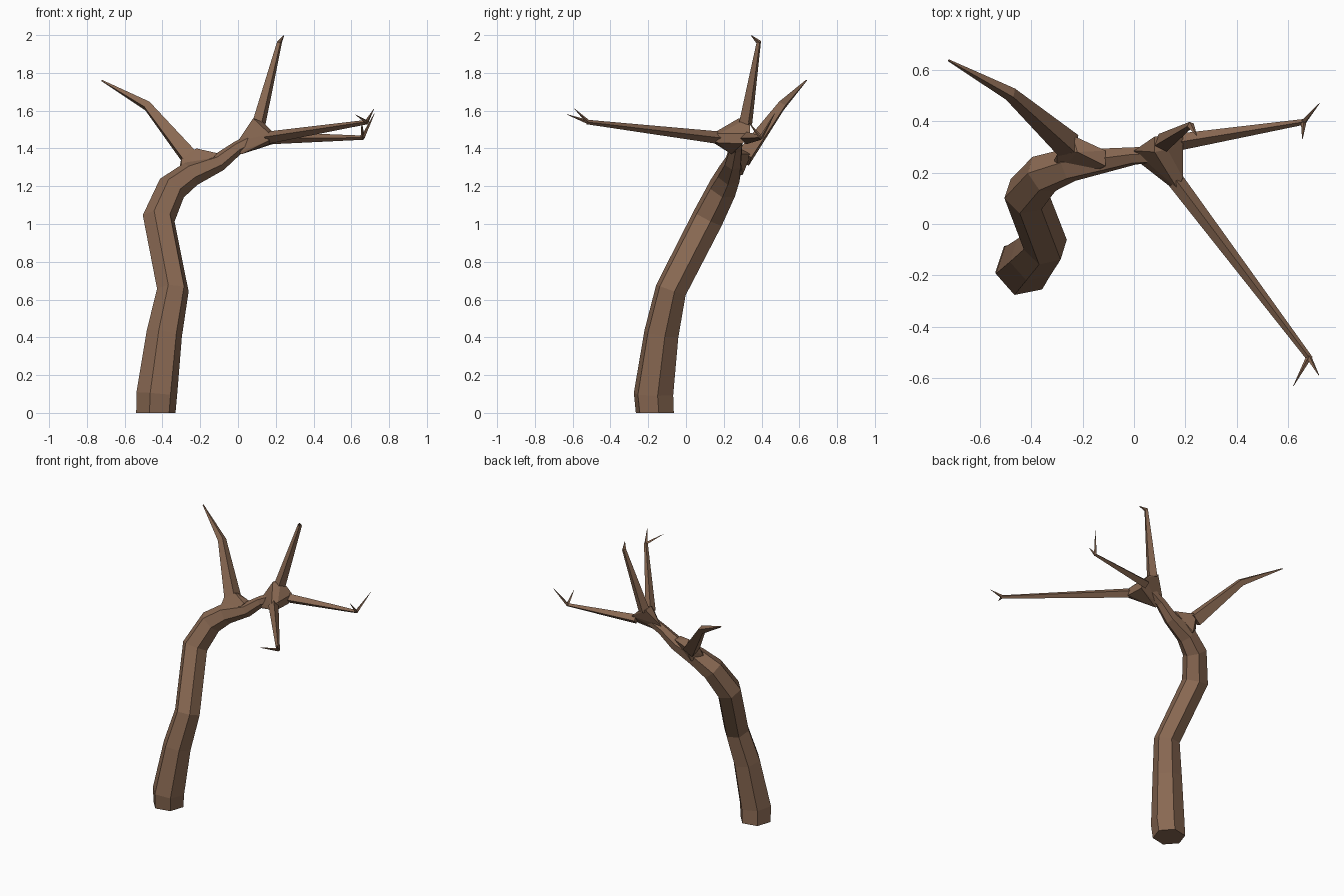
import bpy, bmesh, math
from mathutils import Vector

if "Cube" in bpy.data.objects:
    bpy.data.objects.remove(bpy.data.objects["Cube"])

bark = bpy.data.materials.new("bark")
bark.diffuse_color = (0.25, 0.14, 0.085, 1)
bark.use_nodes = True
bark.node_tree.nodes["Principled BSDF"].inputs["Base Color"].default_value = bark.diffuse_color


def finish(name, bm):
    bmesh.ops.recalc_face_normals(bm, faces=bm.faces)
    mesh = bpy.data.meshes.new(name)
    bm.to_mesh(mesh)
    bm.free()
    mesh.materials.append(bark)
    ob = bpy.data.objects.new(name, mesh)
    bpy.context.collection.objects.link(ob)
    return ob


def tube(name, path, sides=4, start=None, spin=0.0):
    """Faceted tapered tube through (x, y, z, radius) points."""
    bm = bmesh.new()
    pts = [Vector(p[:3]) for p in path]
    n = len(pts)
    side = None
    last = None
    for i, p in enumerate(pts):
        d = (pts[min(i + 1, n - 1)] - p).normalized() + (p - pts[max(i - 1, 0)]).normalized()
        d.normalize()
        if i == 0 and start:
            d = Vector(start)
        if side is None:
            side = Vector((1, 0, 0)) if abs(d.x) < 0.6 else Vector((0, 0, 1))
        side = (side - d * side.dot(d)).normalized()
        other = d.cross(side)
        ring = []
        for k in range(sides):
            a = spin + 2 * math.pi * k / sides
            ring.append(bm.verts.new(p + path[i][3] * (math.cos(a) * side + math.sin(a) * other)))
        if last:
            for k in range(sides):
                j = (k + 1) % sides
                bm.faces.new((last[k], last[j], ring[j], ring[k]))
        else:
            bm.faces.new(ring[::-1])
        last = ring
    bm.faces.new(last)
    return finish(name, bm)


def hull(name, points):
    bm = bmesh.new()
    for p in points:
        bm.verts.new(p)
    res = bmesh.ops.convex_hull(bm, input=bm.verts)
    loose = [v for v in bm.verts if not v.link_faces]
    bmesh.ops.delete(bm, geom=loose, context='VERTS')
    return finish(name, bm)


# Crooked trunk running on into the main limb
tube("trunk", [
    (-0.435, -0.165, 0.0, 0.106), (-0.430, -0.172, 0.10, 0.110),
    (-0.390, -0.130, 0.42, 0.096), (-0.345, -0.080, 0.65, 0.086),
    (-0.420, 0.115, 1.03, 0.087), (-0.350, 0.195, 1.19, 0.080),
    (-0.250, 0.230, 1.265, 0.068), (-0.100, 0.250, 1.327, 0.048),
    (0.0, 0.265, 1.405, 0.036), (0.10, 0.270, 1.455, 0.035)],
    sides=6, start=(0, 0, 1), spin=0.2)

# Swollen forks
hull("left_fork", [
    (-0.31, .25, 1.30), (-0.30, .27, 1.35), (-0.24, .345, 1.37),
    (-0.22, .28, 1.40), (-0.11, .225, 1.375), (-0.11, .285, 1.37),
    (-0.30, .19, 1.25), (-0.20, .18, 1.27), (-0.25, .30, 1.26)])
hull("right_fork", [
    (0.0, .285, 1.44), (0.0, .255, 1.38), (0.02, .24, 1.37),
    (0.19, .34, 1.48), (0.19, .30, 1.425), (0.17, .135, 1.475),
    (0.16, .13, 1.44), (0.19, .17, 1.43), (0.19, .18, 1.48),
    (0.08, .28, 1.56), (0.08, .34, 1.55), (0.15, .34, 1.52), (0.13, .29, 1.54)])

# Branches
tube("left_branch", [(-0.255, .305, 1.35, .056), (-0.48, .505, 1.625, .028),
                     (-0.722, .637, 1.76, .004)], spin=0.6)
tube("upper_branch", [(0.11, .315, 1.53, .038), (0.22, .385, 1.963, .014),
                      (0.243, .345, 1.998, .002)], spin=0.4)
tube("right_branch", [(0.17, .318, 1.455, .033), (0.665, .398, 1.457, .011)])
tube("front_branch", [(0.165, .165, 1.458, .033), (0.685, -.525, 1.54, .012)])

# Forked twigs at the branch ends
for name, base, tips in [
    ("right_twig", (0.66, .397, 1.457), [(0.722, .47, 1.585), (0.655, .33, 1.54)]),
    ("front_twig", (0.68, -.518, 1.54), [(0.62, -.63, 1.58), (0.72, -.59, 1.61)])]:
    for tip in tips:
        tube(name, [base + (.011,), tip + (.001,)], sides=4)
